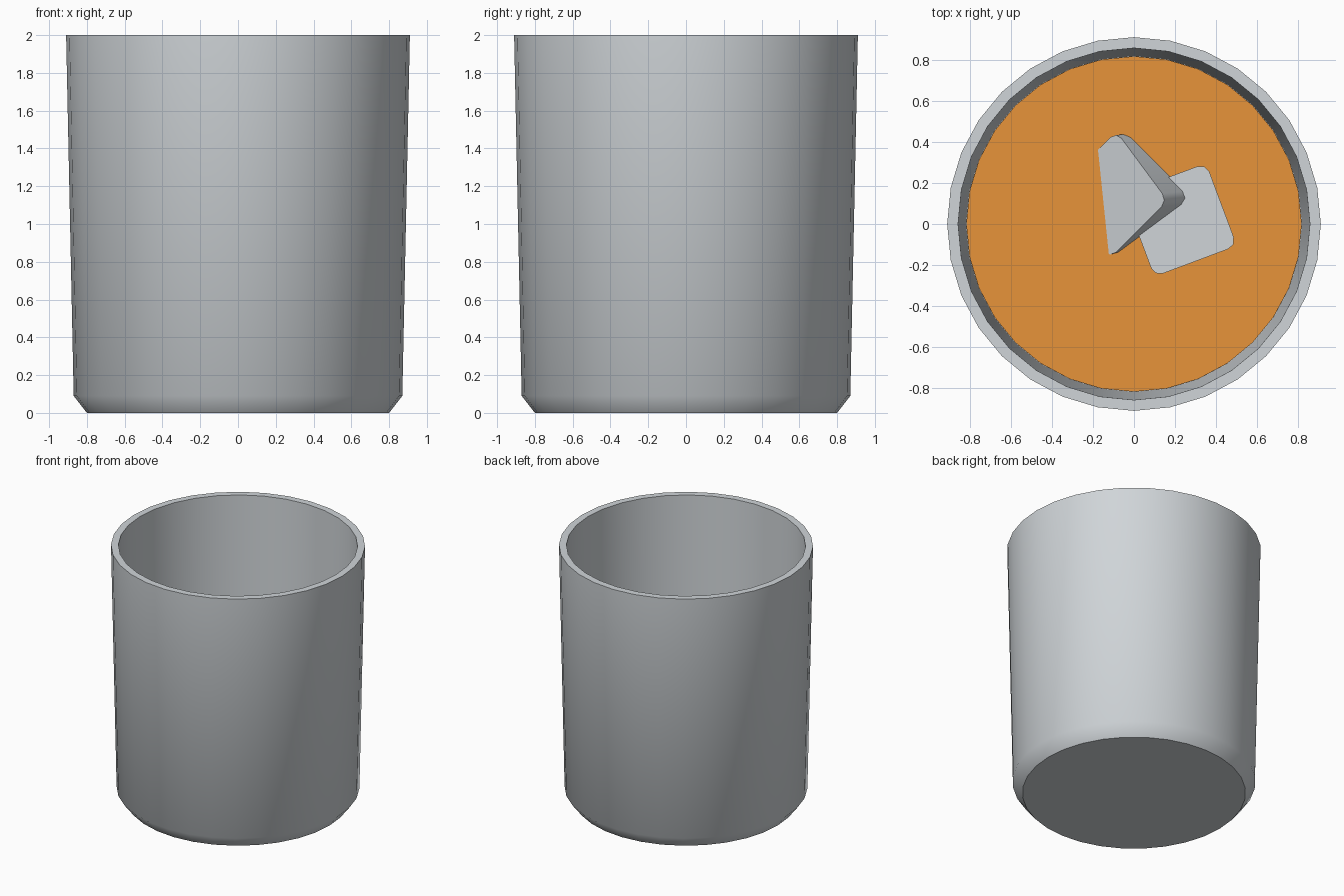
import bpy, bmesh, math
from mathutils import Vector, Matrix

SEGMENTS = 32
LEVEL = 1.17     # height of the drink surface
FLOOR = 0.1      # inner floor of the glass

old = bpy.data.objects.get("Cube")
if old:
    bpy.data.objects.remove(old, do_unlink=True)


def make_material(name, rgb):
    mat = bpy.data.materials.new(name)
    mat.use_nodes = True
    colour = (*rgb, 1.0)
    mat.diffuse_color = colour
    mat.node_tree.nodes["Principled BSDF"].inputs["Base Color"].default_value = colour
    return mat


def finish(name, bm, mat):
    bmesh.ops.recalc_face_normals(bm, faces=bm.faces)
    mesh = bpy.data.meshes.new(name)
    bm.to_mesh(mesh)
    bm.free()
    mesh.materials.append(mat)
    obj = bpy.data.objects.new(name, mesh)
    bpy.context.collection.objects.link(obj)
    bpy.ops.object.select_all(action='DESELECT')
    obj.select_set(True)
    bpy.context.view_layer.objects.active = obj
    bpy.ops.object.shade_smooth_by_angle(angle=math.radians(45))
    return obj


def lathe(name, profile, mat):
    """Turn a (radius, height) profile round z; both ends are capped."""
    bm = bmesh.new()
    rings = []
    for r, z in profile:
        rings.append([bm.verts.new((r * math.cos(a), r * math.sin(a), z))
                      for a in (math.tau * i / SEGMENTS for i in range(SEGMENTS))])
    for low, high in zip(rings, rings[1:]):
        for i in range(SEGMENTS):
            j = (i + 1) % SEGMENTS
            bm.faces.new((low[i], low[j], high[j], high[i]))
    bm.faces.new(rings[0])
    bm.faces.new(rings[-1])
    return finish(name, bm, mat)


def ice_cube(name, size, centre, rotation, mat):
    """A cube with its four upright edges rounded and flat ends."""
    bm = bmesh.new()
    bmesh.ops.create_cube(bm, size=size)
    upright = [e for e in bm.edges
               if abs(e.verts[0].co.z - e.verts[1].co.z) > size / 2]
    bmesh.ops.bevel(bm, geom=upright, offset=0.045, segments=2,
                    profile=0.5, affect='EDGES')
    bmesh.ops.transform(bm, matrix=Matrix.Translation(centre) @ rotation.to_4x4(),
                        verts=bm.verts)
    return finish(name, bm, mat)


cool_grey = make_material("cool_grey", (0.63, 0.665, 0.69))
amber = make_material("amber", (0.87, 0.32, 0.045))

# Tumbler: chamfered foot, flared wall, flat rim, inner wall and floor
lathe("tumbler", [(0.80, 0), (0.87, 0.09), (0.91, 2), (0.857, 2),
                  (0.818, FLOOR)], cool_grey)

# Drink: a straight-sided body standing on the inner floor
lathe("drink", [(0.817, FLOOR + 0.005), (0.817, LEVEL)], amber)

# Ice cube floating with one corner up
u = Vector((-0.568, 0.768, -0.297)).normalized()
w = u.cross(Vector((-0.639, -0.639, -0.429))).normalized()
v = w.cross(u)
ice_cube("tilted_ice_cube", 0.44, (0.012, 0.154, LEVEL - 0.157),
         Matrix((u, v, w)).transposed(), cool_grey)

# Ice cube floating flat, just breaking the surface
ice_cube("flat_ice_cube", 0.43, (0.225, 0.02, LEVEL - 0.2),
         Matrix.Rotation(math.radians(20.5), 3, 'Z'), cool_grey)
